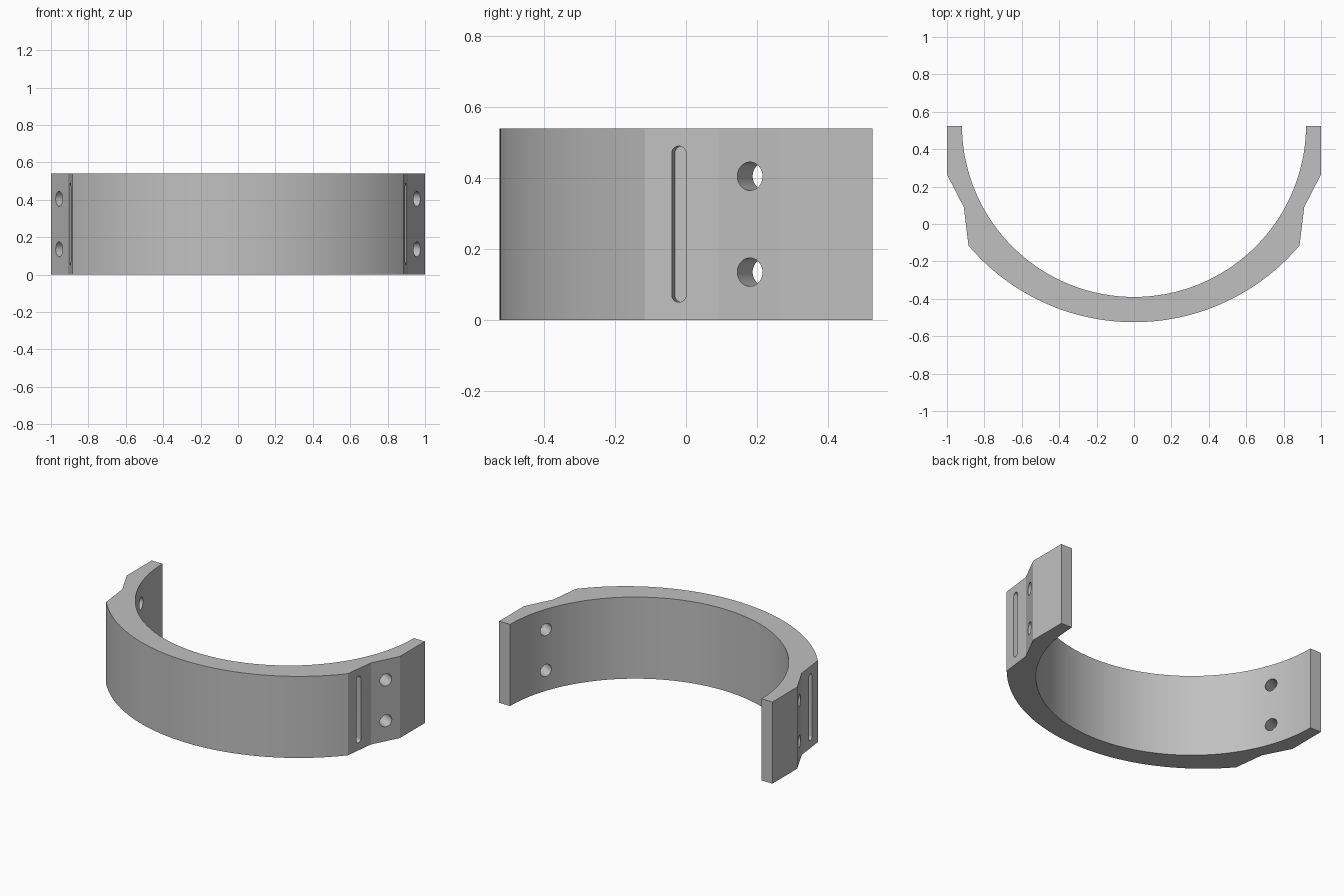
import bpy, bmesh, math
from mathutils import Vector

HEIGHT = 0.54
BACK_Y = 0.525

cube = bpy.data.objects.get("Cube")
if cube:
    bpy.data.objects.remove(cube, do_unlink=True)

# Single grey material
grey = bpy.data.materials.new("plain grey")
grey.use_nodes = True
colour = (0.53, 0.53, 0.53, 1)
grey.diffuse_color = colour
grey.node_tree.nodes["Principled BSDF"].inputs["Base Color"].default_value = colour


def arc(radius, centre_y, x_end, steps=72):
    """Lower circular arc running from -x_end to +x_end."""
    a = math.asin(min(1, x_end / radius))
    return [(radius * math.sin(t), centre_y - radius * math.cos(t))
            for t in (-a + 2 * a * i / steps for i in range(steps + 1))]


def prism(name, points, offset):
    """Closed outline of 3D points, extruded by an offset vector."""
    bm = bmesh.new()
    face = bm.faces.new([bm.verts.new(p) for p in points])
    new = bmesh.ops.extrude_face_region(bm, geom=[face])["geom"]
    bmesh.ops.translate(bm, vec=offset,
                        verts=[v for v in new if isinstance(v, bmesh.types.BMVert)])
    bmesh.ops.remove_doubles(bm, verts=bm.verts, dist=1e-5)
    bmesh.ops.recalc_face_normals(bm, faces=bm.faces)
    mesh = bpy.data.meshes.new(name)
    bm.to_mesh(mesh)
    bm.free()
    mesh.materials.append(grey)
    obj = bpy.data.objects.new(name, mesh)
    bpy.context.collection.objects.link(obj)
    return obj


# Half-ring band: outer arc, faceted side pads, inner arc
pad = [(0.91, 0.09), (1.0, 0.265), (1.0, BACK_Y)]
outer = arc(1.16, 0.635, 0.885)
inner = arc(0.92, 0.53, 0.92)
inner[0], inner[-1] = (-0.92, BACK_Y), (0.92, BACK_Y)
outline = outer + pad + inner[::-1] + [(-x, y) for x, y in reversed(pad)]
band = prism("curved_band", [(x, y, 0) for x, y in outline], Vector((0, 0, HEIGHT)))


def cut(name, start, end, y, z, radius, half_length, depth):
    """Cut a rounded slot (or round hole) square to a side facet, on both sides."""
    a, b = Vector((*start, 0)), Vector((*end, 0))
    along = (b - a).normalized()
    normal = Vector((along.y, -along.x, 0))
    centre = a.lerp(b, (y - a.y) / (b.y - a.y)) + Vector((0, 0, z))
    shape = []
    for i in range(50):
        t = math.pi * (i if i < 25 else i - 1) / 24
        if half_length == 0 and i in (25, 49):
            continue
        lift = half_length if i < 25 else -half_length
        shape.append((radius * math.cos(t), radius * math.sin(t) + lift))
    for side, sign in (("left", 1), ("right", -1)):
        def flip(v):
            return Vector((sign * v.x, v.y, v.z))
        pts = [flip(centre + along * u + Vector((0, 0, v)) + normal * 0.1)
               for u, v in shape]
        cutter = prism(f"{side}_{name}_cutter", pts, flip(-normal * (0.1 + depth)))
        cutter.hide_render = True
        cutter.hide_set(True)
        mod = band.modifiers.new(f"{side} {name}", "BOOLEAN")
        mod.operation = "DIFFERENCE"
        mod.solver = "EXACT"
        mod.object = cutter
        cutters.append(cutter)


# Blind slot and two through holes on each side
cutters = []
cut("slot", outer[-1], pad[0], -0.02, HEIGHT / 2, 0.02, 0.2, 0.07)
for label, z in (("lower_hole", 0.135), ("upper_hole", 0.405)):
    cut(label, pad[0], pad[1], 0.18, z, 0.04, 0, 0.2)

# Bake the cuts, then shade the arcs smooth with crisp facet edges
bpy.ops.object.select_all(action="DESELECT")
bpy.context.view_layer.objects.active = band
band.select_set(True)
for mod in list(band.modifiers):
    bpy.ops.object.modifier_apply(modifier=mod.name)
for cutter in cutters:
    bpy.data.objects.remove(cutter, do_unlink=True)
bpy.ops.object.shade_smooth_by_angle(angle=math.radians(12))
